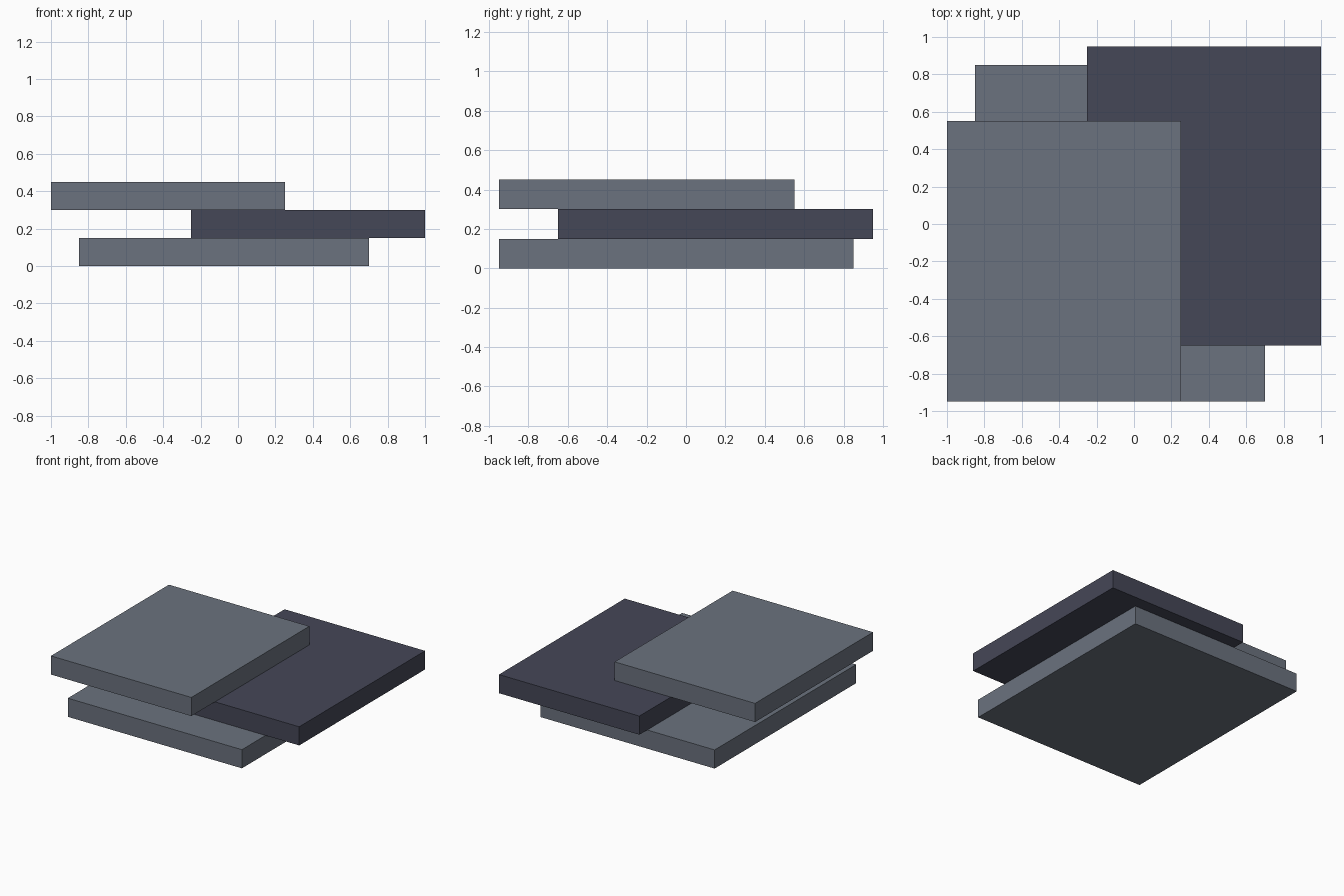
import bpy
import bmesh
from mathutils import Vector

cube = bpy.data.objects.get("Cube")
if cube:
    bpy.data.objects.remove(cube, do_unlink=True)


def make_material(name, rgb):
    """Flat material from 0-255 display values."""
    linear = [((c / 255 + 0.055) / 1.055) ** 2.4 for c in rgb]
    mat = bpy.data.materials.new(name)
    mat.use_nodes = True
    mat.diffuse_color = (*linear, 1)
    bsdf = next(n for n in mat.node_tree.nodes if n.type == 'BSDF_PRINCIPLED')
    bsdf.inputs["Base Color"].default_value = (*linear, 1)
    return mat


def make_slab(name, low, high, mat):
    """Sharp-edged box between two opposite corners."""
    low, high = Vector(low), Vector(high)
    mesh = bpy.data.meshes.new(name)
    bm = bmesh.new()
    bmesh.ops.create_cube(bm, size=1)
    bmesh.ops.scale(bm, vec=high - low, verts=bm.verts)
    bm.to_mesh(mesh)
    bm.free()
    mesh.materials.append(mat)
    obj = bpy.data.objects.new(name, mesh)
    obj.location = (low + high) / 2
    bpy.context.collection.objects.link(obj)


slate = make_material("slate grey", (107, 114, 126))
dark = make_material("dark blue grey", (69, 71, 87))

# Three offset slabs stacked on each other
T = 0.15
make_slab("bottom_slab", (-0.85, -0.95, 0), (0.70, 0.85, T), slate)
make_slab("middle_slab", (-0.25, -0.65, T), (1.00, 0.95, 2 * T), dark)
make_slab("top_slab", (-1.00, -0.95, 2 * T), (0.25, 0.55, 3 * T), slate)
